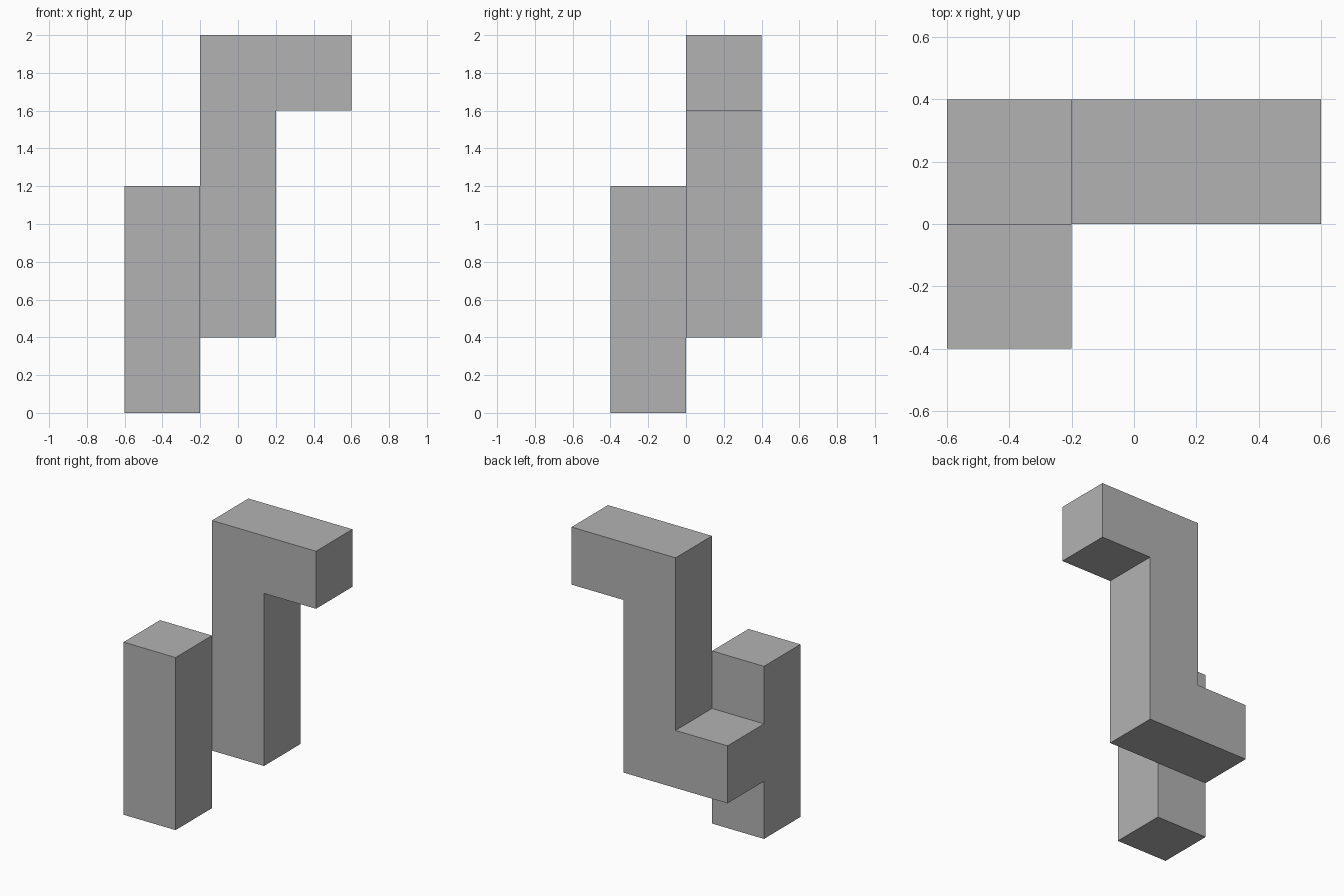
import bpy
import bmesh
from mathutils import Vector

default = bpy.data.objects.get("Cube")
if default:
    bpy.data.objects.remove(default, do_unlink=True)

UNIT = 0.4
ORIGIN = Vector((-0.6, -0.4, 0.0))

grey = bpy.data.materials.new("plain grey")
grey.use_nodes = True
colour = (0.45, 0.45, 0.45, 1)
grey.diffuse_color = colour
grey.node_tree.nodes["Principled BSDF"].inputs["Base Color"].default_value = colour

# Unit cells along each straight run
front_column = {(0, 0, z) for z in range(3)}
link = {(0, 1, 1)}
rear_column = {(1, 1, z) for z in range(1, 5)}
top_arm = {(2, 1, 4)}
cells = front_column | link | rear_column | top_arm

# Outer skin: one quad wherever a cell has no neighbour
bm = bmesh.new()
for cell in cells:
    for axis in range(3):
        for side in (-1, 1):
            step = [0, 0, 0]
            step[axis] = side
            if tuple(c + s for c, s in zip(cell, step)) in cells:
                continue
            normal = Vector(step)
            u = Vector([i == (axis + 1) % 3 for i in range(3)])
            v = normal.cross(u)
            middle = Vector(cell) + Vector((0.5, 0.5, 0.5)) + normal / 2
            corners = [middle + (a * u + b * v) / 2
                       for a, b in ((-1, -1), (1, -1), (1, 1), (-1, 1))]
            bm.faces.new([bm.verts.new(ORIGIN + UNIT * c) for c in corners])

# Weld the quads and merge coplanar ones into clean flat faces
bmesh.ops.remove_doubles(bm, verts=bm.verts, dist=0.001)
bmesh.ops.dissolve_limit(bm, angle_limit=0.01, verts=bm.verts, edges=bm.edges)

mesh = bpy.data.meshes.new("stepped_block")
bm.to_mesh(mesh)
bm.free()
mesh.materials.append(grey)
block = bpy.data.objects.new("stepped_block", mesh)
bpy.context.collection.objects.link(block)
